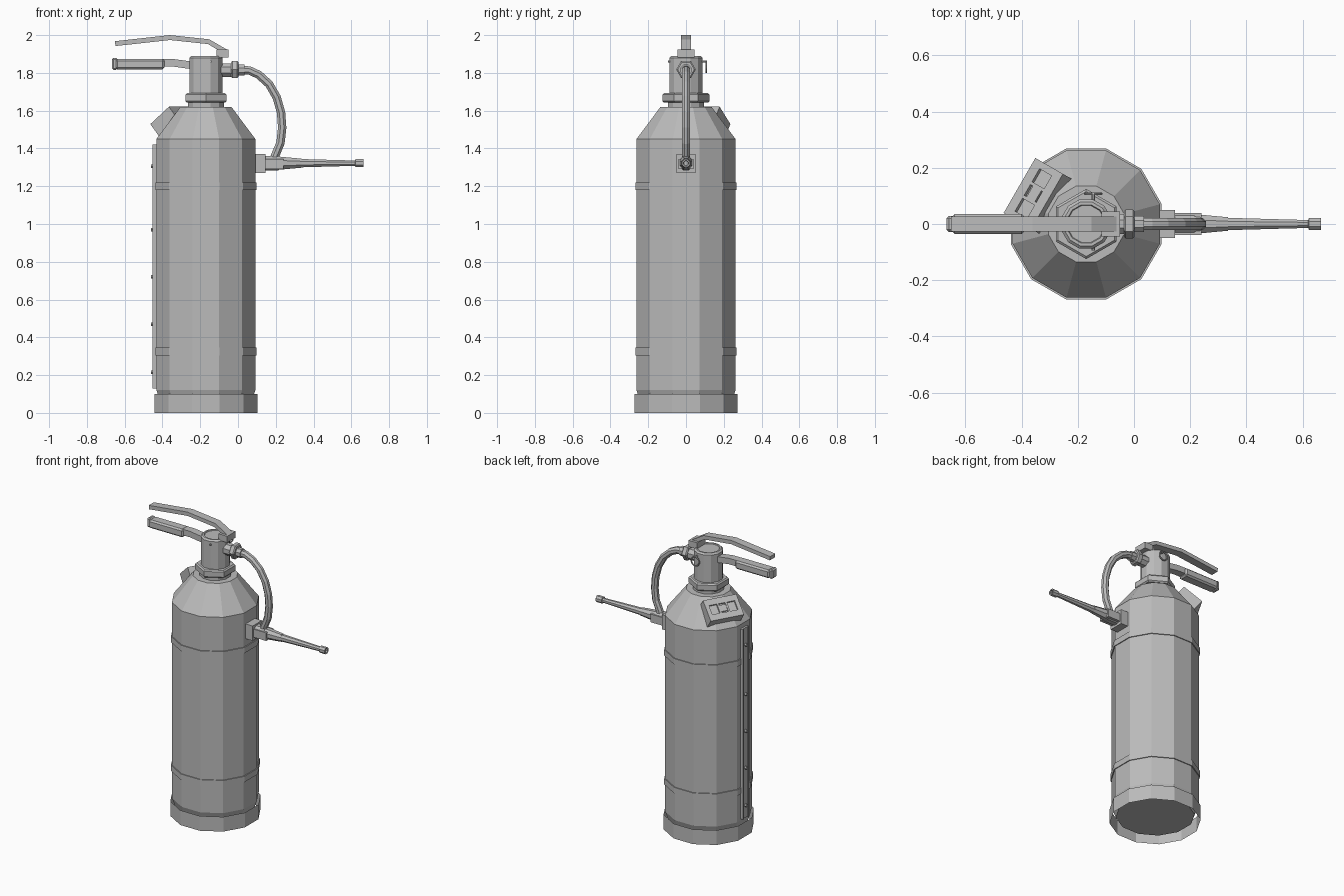
import bpy, bmesh, math
from mathutils import Vector, Matrix

if "Cube" in bpy.data.objects:
    bpy.data.objects.remove(bpy.data.objects["Cube"])

grey = bpy.data.materials.new("plain_grey")
grey.use_nodes = True
COLOUR = (0.5, 0.5, 0.5, 1)
grey.diffuse_color = COLOUR
grey.node_tree.nodes["Principled BSDF"].inputs["Base Color"].default_value = COLOUR

CX = -0.17                      # tank axis
UP = Matrix.Translation((CX, 0, 0))


def finish(name, bm, matrix=Matrix()):
    bmesh.ops.recalc_face_normals(bm, faces=bm.faces)
    mesh = bpy.data.meshes.new(name)
    bm.to_mesh(mesh)
    bm.free()
    mesh.transform(matrix)
    mesh.materials.append(grey)
    obj = bpy.data.objects.new(name, mesh)
    bpy.context.collection.objects.link(obj)
    return obj


def lathe(name, profile, sides, matrix=UP, turn=0.5, caps=True):
    """Rings of (apothem, height) joined into a faceted solid."""
    bm = bmesh.new()
    rings = []
    for r, z in profile:
        rad = r / math.cos(math.pi / sides)
        angles = [2 * math.pi * (i + turn) / sides for i in range(sides)]
        rings.append([bm.verts.new((rad * math.cos(a), rad * math.sin(a), z)) for a in angles])
    for a, b in zip(rings, rings[1:]):
        for i in range(sides):
            j = (i + 1) % sides
            bm.faces.new((a[i], a[j], b[j], b[i]))
    if caps:
        bm.faces.new(rings[0])
        bm.faces.new(rings[-1])
    return finish(name, bm, matrix)


def box(name, x, y, z, matrix=Matrix(), bevel=0):
    bm = bmesh.new()
    bmesh.ops.create_cube(bm, size=1)
    for v in bm.verts:
        v.co = [lo + (c + 0.5) * (hi - lo) for c, (lo, hi) in zip(v.co, (x, y, z))]
    if bevel:
        bmesh.ops.bevel(bm, geom=bm.edges[:], offset=bevel, segments=1, affect='EDGES')
    return finish(name, bm, matrix)


def sweep(name, path, section, closed=False):
    """Sweep a (side, up) section along (x, z) points in the y = 0 plane."""
    bm = bmesh.new()
    pts = [Vector((x, 0, z)) for x, z in path]
    n = len(pts)
    rings = []
    for i, p in enumerate(pts):
        d = (pts[(i + 1) % n if closed else min(i + 1, n - 1)]
             - pts[i - 1 if closed else max(i - 1, 0)]).normalized()
        up = Vector((-d.z, 0, d.x))
        rings.append([bm.verts.new(p + Vector((0, s, 0)) + up * u) for s, u in section])
    m = len(section)
    for k in range(n if closed else n - 1):
        a, b = rings[k], rings[(k + 1) % n]
        for i in range(m):
            bm.faces.new((a[i], a[(i + 1) % m], b[(i + 1) % m], b[i]))
    if not closed:
        bm.faces.new(rings[0])
        bm.faces.new(rings[-1])
    return finish(name, bm)


def circle(r, n):
    return [(r * math.cos(2 * math.pi * (i + 0.5) / n), r * math.sin(2 * math.pi * (i + 0.5) / n)) for i in range(n)]


def rect(w, h):
    return [(-w, -h), (w, -h), (w, h), (-w, h)]


def along_x(z):
    return Matrix.Translation((0, 0, z)) @ Matrix.Rotation(math.pi / 2, 4, 'Y')


# Tank, foot ring and straps
lathe("tank", [(0.235, 0.04), (0.255, 0.1), (0.262, 0.12), (0.262, 1.45), (0.135, 1.62)], 12)
lathe("foot_ring", [(0.272, 0), (0.272, 0.1)], 12, caps=False)
for label, z in (("lower", 0.325), ("upper", 1.2)):
    lathe(label + "_strap", [(0.268, z - 0.02), (0.268, z + 0.02)], 12)

# Riveted strip up the side
box("side_strip", (-0.445, -0.42), (-0.033, 0.033), (0.13, 1.42))
for s in (-1, 1):
    box("strip_rail", (-0.452, -0.44), (s * 0.029 - 0.004, s * 0.029 + 0.004), (0.13, 1.42))
for z in (0.215, 0.47, 0.72, 0.97, 1.305):
    lathe("strip_rivet", [(0.009, -0.46), (0.009, -0.43)], 6, along_x(z))

# Neck and valve
lathe("neck_collar", [(0.095, 1.61), (0.095, 1.65)], 12)
lathe("neck_nut", [(0.1, 1.642), (0.108, 1.65), (0.108, 1.685), (0.1, 1.693)], 6, turn=0)\
    .data.transform(UP @ Matrix.Rotation(math.pi / 6, 4, 'Z') @ UP.inverted())
lathe("valve", [(0.088, 1.68), (0.088, 1.88), (0.078, 1.89), (0.068, 1.89), (0.065, 1.885)], 12)

# Locking pin and pull ring
lathe("lock_pin", [(0.006, -0.108), (0.006, 0.095)], 8,
      Matrix.Translation((-0.145, 0, 1.86)) @ Matrix.Rotation(math.pi / 2, 4, 'X'))
ring_path = [(-0.145 + a, 1.832 + b) for a, b in circle(0.03, 12)]
sweep("pull_ring", ring_path, circle(0.005, 6), closed=True).data.transform(Matrix.Translation((0, 0.108, 0)))

# Carry handle with grip, and squeeze lever
sweep("carry_handle", [(-0.2, 1.835), (-0.26, 1.842), (-0.34, 1.853), (-0.65, 1.853)], rect(0.026, 0.02))
box("handle_grip", (-0.648, -0.39), (-0.036, 0.036), (1.818, 1.874), bevel=0.01)
box("grip_end", (-0.667, -0.638), (-0.028, 0.028), (1.816, 1.88), bevel=0.008)
sweep("squeeze_lever", [(-0.65, 1.955), (-0.36, 1.987), (-0.155, 1.965), (-0.065, 1.912)], rect(0.027, 0.013))
box("lever_bracket", (-0.115, -0.05), (-0.045, 0.045), (1.882, 1.925))

# Hose coupling and hose
lathe("hose_coupling", [(0.036, -0.11), (0.036, -0.03), (0.029, -0.03), (0.029, 0.035)], 8, along_x(1.815))
lathe("coupling_nut", [(0.038, -0.036), (0.045, -0.03), (0.045, -0.004), (0.038, 0.002)], 6, along_x(1.818))
hose_path = [(0.02, 1.815), (0.06, 1.813), (0.11, 1.79), (0.165, 1.74), (0.205, 1.67), (0.228, 1.59),
             (0.234, 1.51), (0.225, 1.43), (0.2, 1.37), (0.18, 1.32)]
sweep("hose", hose_path, circle(0.024, 8))

# Nozzle and its holder
box("nozzle_holder", (0.08, 0.145), (-0.05, 0.05), (1.27, 1.37))
lathe("nozzle_base", [(0.038, 0.14), (0.038, 0.215), (0.035, 0.215), (0.024, 0.335)], 8, along_x(1.322))
for s in (-1, 1):
    box("nozzle_cheek", (0.13, 0.24), (s * 0.03 - 0.01, s * 0.03 + 0.01), (1.29, 1.345))
lathe("nozzle", [(0.022, 0.33), (0.014, 0.62), (0.021, 0.622), (0.021, 0.665), (0.013, 0.665), (0.011, 0.64)],
      8, along_x(1.322))

# Gauge box on the shoulder, facing outward and up
normal = Vector((0.63, 0, 0.777)).normalized()
side = Vector((0, 1, 0))
frame = Matrix((side, normal.cross(side), normal)).transposed().to_4x4()
gauge = UP @ Matrix.Rotation(math.radians(150), 4, 'Z') @ Matrix.Translation((0.2175, 0, 1.575)) @ frame
box("gauge_box", (-0.113, 0.113), (-0.073, 0.073), (-0.09, -0.012), gauge)
for s in (-1, 1):
    box("gauge_rim_long", (-0.113, 0.113), (s * 0.0525 - 0.0205, s * 0.0525 + 0.0205), (-0.012, 0), gauge)
    box("gauge_rim_end", (s * 0.1 - 0.013, s * 0.1 + 0.013), (-0.032, 0.032), (-0.012, 0), gauge)
    box("gauge_bar", (s * 0.028 - 0.006, s * 0.028 + 0.006), (-0.032, 0.032), (-0.012, 0), gauge)
box("gauge_block", (-0.022, 0.022), (-0.022, 0.022), (-0.012, -0.004), gauge)
